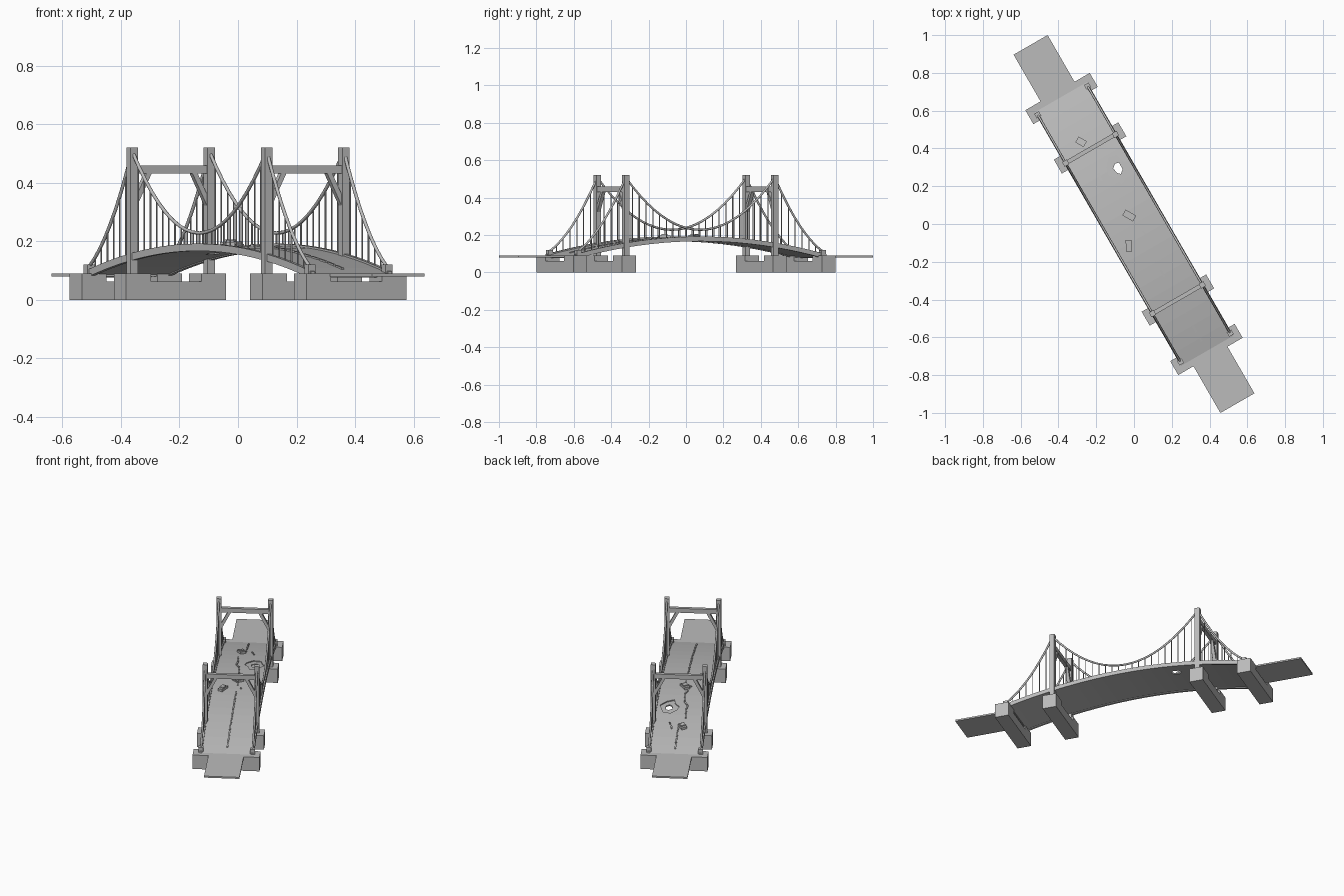
import bpy, bmesh, math
from mathutils import Matrix, Vector

if "Cube" in bpy.data.objects:
    bpy.data.objects.remove(bpy.data.objects["Cube"])

grey = bpy.data.materials.new("concrete_grey")
grey.use_nodes = True
grey.diffuse_color = (0.5, 0.5, 0.5, 1)
grey.node_tree.nodes["Principled BSDF"].inputs["Base Color"].default_value = (0.5, 0.5, 0.5, 1)

# Parts are built along local x (span) and y (width), then turned diagonally
TURN = Matrix.Rotation(math.radians(-60), 4, 'Z')
END, TOWER, ANCHOR, SIDE = 0.775, 0.46, 0.755, 0.152


def deck_z(u):
    return 0.09 + 0.095 * (1 - (u / END) ** 2)


def cable_z(u):
    u = abs(u)
    if u <= TOWER:
        return 0.228 + 0.28 * (u / TOWER) ** 2
    t = (u - TOWER) / (ANCHOR - TOWER)
    return 0.508 - 0.395 * t - 0.2 * t * (1 - t)


def local(x, y):
    return TURN.inverted() @ Vector((x, y, 0))


def finish(name, bm):
    bmesh.ops.recalc_face_normals(bm, faces=bm.faces)
    mesh = bpy.data.meshes.new(name)
    bm.to_mesh(mesh)
    bm.free()
    mesh.materials.append(grey)
    obj = bpy.data.objects.new(name, mesh)
    obj.matrix_world = TURN
    bpy.context.collection.objects.link(obj)
    return obj


def box(bm, center, size, angle=0, on_deck=False):
    m = Matrix.Translation(center) @ Matrix.Rotation(angle, 4, 'Z') @ Matrix.Diagonal((*size, 1))
    verts = bmesh.ops.create_cube(bm, size=1, matrix=m)["verts"]
    if on_deck:
        for v in verts:
            v.co.z += deck_z(v.co.x)


def beam(bm, a, b, width, depth):
    a, b = Vector(a), Vector(b)
    d = b - a
    m = (Matrix.Translation((a + b) / 2) @ d.to_track_quat('Z', 'X').to_matrix().to_4x4()
         @ Matrix.Diagonal((width, depth, d.length, 1)))
    bmesh.ops.create_cube(bm, size=1, matrix=m)


def strip(name, v, half, bottom, top):
    """Band that follows the arch of the deck."""
    bm = bmesh.new()
    rings = []
    for i in range(21):
        u = -END + 2 * END * i / 20
        z = deck_z(u)
        rings.append([bm.verts.new((u, v + s * half, z + h)) for s, h in
                      ((-1, bottom), (1, bottom), (1, top), (-1, top))])
    for a, b in zip(rings, rings[1:]):
        for k in range(4):
            bm.faces.new((a[k], a[(k + 1) % 4], b[(k + 1) % 4], b[k]))
    bm.faces.new(rings[0])
    bm.faces.new(rings[-1])
    return finish(name, bm)


def cutter(name, outline, bottom):
    bm = bmesh.new()
    lo, hi = [], []
    for x, y in outline:
        p = local(x, y)
        lo.append(bm.verts.new((p.x, p.y, deck_z(p.x) + bottom)))
        hi.append(bm.verts.new((p.x, p.y, 0.25)))
    n = len(lo)
    for i in range(n):
        j = (i + 1) % n
        bm.faces.new((lo[i], lo[j], hi[j], hi[i]))
    bm.faces.new(lo)
    bm.faces.new(hi)
    obj = finish(name, bm)
    obj.hide_render = True
    return obj


def cut(obj, tool):
    mod = obj.modifiers.new("cut", 'BOOLEAN')
    mod.operation, mod.solver, mod.object = 'DIFFERENCE', 'EXACT', tool
    graph = bpy.context.evaluated_depsgraph_get()
    mesh = bpy.data.meshes.new_from_object(obj.evaluated_get(graph))
    obj.modifiers.clear()
    obj.data = mesh
    bpy.data.objects.remove(tool)


# Arched deck with a broken crater and hole
deck = strip("deck", 0, 0.16, -0.014, 0)
cut(deck, cutter("crater_cutter", [(-.145, .30), (-.135, .35), (-.09, .365), (-.06, .335), (-.03, .31),
                                   (-.04, .25), (-.065, .21), (-.095, .245), (-.135, .26)], -0.006))
cut(deck, cutter("hole_cutter", [(-.11, .295), (-.10, .32), (-.08, .325), (-.06, .29),
                                 (-.07, .265), (-.09, .27)], -0.04))
for s, side in ((-1, "right"), (1, "left")):
    strip(side + "_edge_beam", s * SIDE, 0.008, -0.018, 0.007)

# Approach slabs, piers, towers and anchor posts at each end
for e, end in ((-1, "back"), (1, "front")):
    bm = bmesh.new()
    box(bm, (e * 0.9125, 0, 0.085), (0.365, 0.208, 0.01))
    finish(end + "_approach_slab", bm)

    for u, kind in ((0.767, "anchor"), (0.465, "tower")):
        bm = bmesh.new()
        box(bm, (e * u, 0, 0.031), (0.085, 0.394, 0.062))
        for s in (-1, 1):
            box(bm, (e * u, s * 0.1485, 0.045), (0.085, 0.097, 0.09))
        finish(f"{end}_{kind}_pier", bm)

    bm = bmesh.new()
    for s in (-1, 1):
        box(bm, (e * ANCHOR, s * SIDE, 0.1), (0.028, 0.028, 0.042))
    finish(end + "_anchor_posts", bm)

    bm = bmesh.new()
    u = e * TOWER
    box(bm, (u, 0, 0.445), (0.022, 2 * SIDE, 0.028))
    for s in (-1, 1):
        box(bm, (u, s * SIDE, 0.3), (0.029, 0.029, 0.44))
        beam(bm, (u, s * 0.088, 0.437), (u, s * 0.146, 0.325), 0.018, 0.02)
    finish(end + "_tower", bm)

# Main cables and hangers on both sides
for s, side in ((-1, "right"), (1, "left")):
    stops = [-ANCHOR, -TOWER, TOWER, ANCHOR]
    curve = bpy.data.curves.new("cable_path", 'CURVE')
    curve.dimensions = '3D'
    curve.bevel_depth = 0.006
    curve.bevel_resolution = 2
    curve.use_fill_caps = True
    for a, b in zip(stops, stops[1:]):
        spline = curve.splines.new('POLY')
        spline.points.add(20)
        for i, p in enumerate(spline.points):
            u = a + (b - a) * i / 20
            p.co = (u, s * SIDE, cable_z(u), 1)
    path = bpy.data.objects.new("cable_path", curve)
    bpy.context.collection.objects.link(path)
    graph = bpy.context.evaluated_depsgraph_get()
    mesh = bpy.data.meshes.new_from_object(path.evaluated_get(graph))
    bpy.data.objects.remove(path)
    mesh.materials.clear()
    mesh.materials.append(grey)
    mesh.shade_smooth()
    cable = bpy.data.objects.new(side + "_main_cable", mesh)
    cable.matrix_world = TURN
    bpy.context.collection.objects.link(cable)

    bm = bmesh.new()
    for a, b, n in zip(stops, stops[1:], (7, 22, 7)):
        for i in range(1, n):
            u = a + (b - a) * i / n
            lo, hi = deck_z(u), cable_z(u)
            if hi > lo:
                box(bm, (u, s * SIDE, (lo + hi) / 2), (0.004, 0.004, hi - lo))
    finish(side + "_hangers", bm)

# Raised centre line dashes
bm = bmesh.new()
for first, count in ((0.135, 11), (-0.71, 4)):
    for i in range(count):
        box(bm, (first + i * 0.056, 0, 0.002), (0.042, 0.009, 0.007), 0, True)
finish("centre_line", bm)

# Displaced line pieces beside the damage
bm = bmesh.new()
trail = [(-.245, .355), (-.19, .27), (-.17, .225), (-.13, .20), (-.075, .12), (-.065, .07)]
bend = [(-.06, .025), (-.01, .01), (.02, -.03)]
for path in (trail, bend, [(-.24, .485), (-.215, .46)], [(-.205, .455), (-.19, .435)],
             [(.045, -.035), (.06, -.055)]):
    for p, q in zip(path, path[1:]):
        a, b = local(*p), local(*q)
        d = b - a
        n = max(1, round(d.length / 0.045))
        for i in range(n):
            c = a + d * ((i + 0.5) / n)
            box(bm, (c.x, c.y, 0.002), (d.length / n * 0.8, 0.009, 0.007), math.atan2(d.y, d.x), True)
finish("broken_line_pieces", bm)

# Wreckage blocks on the roadway
bm = bmesh.new()
for x, y, length, width, turn in ((-.28, .435, .05, .035, -30), (-.025, .045, .065, .035, -30),
                                  (-.028, -.115, .062, .03, 93)):
    p = local(x, y)
    angle = math.radians(turn + 60)
    box(bm, (p.x, p.y, 0.007), (length, width, 0.014), angle, True)
    box(bm, (p.x, p.y, 0.017), (length * 0.5, width * 0.85, 0.008), angle, True)
finish("wreckage", bm)
